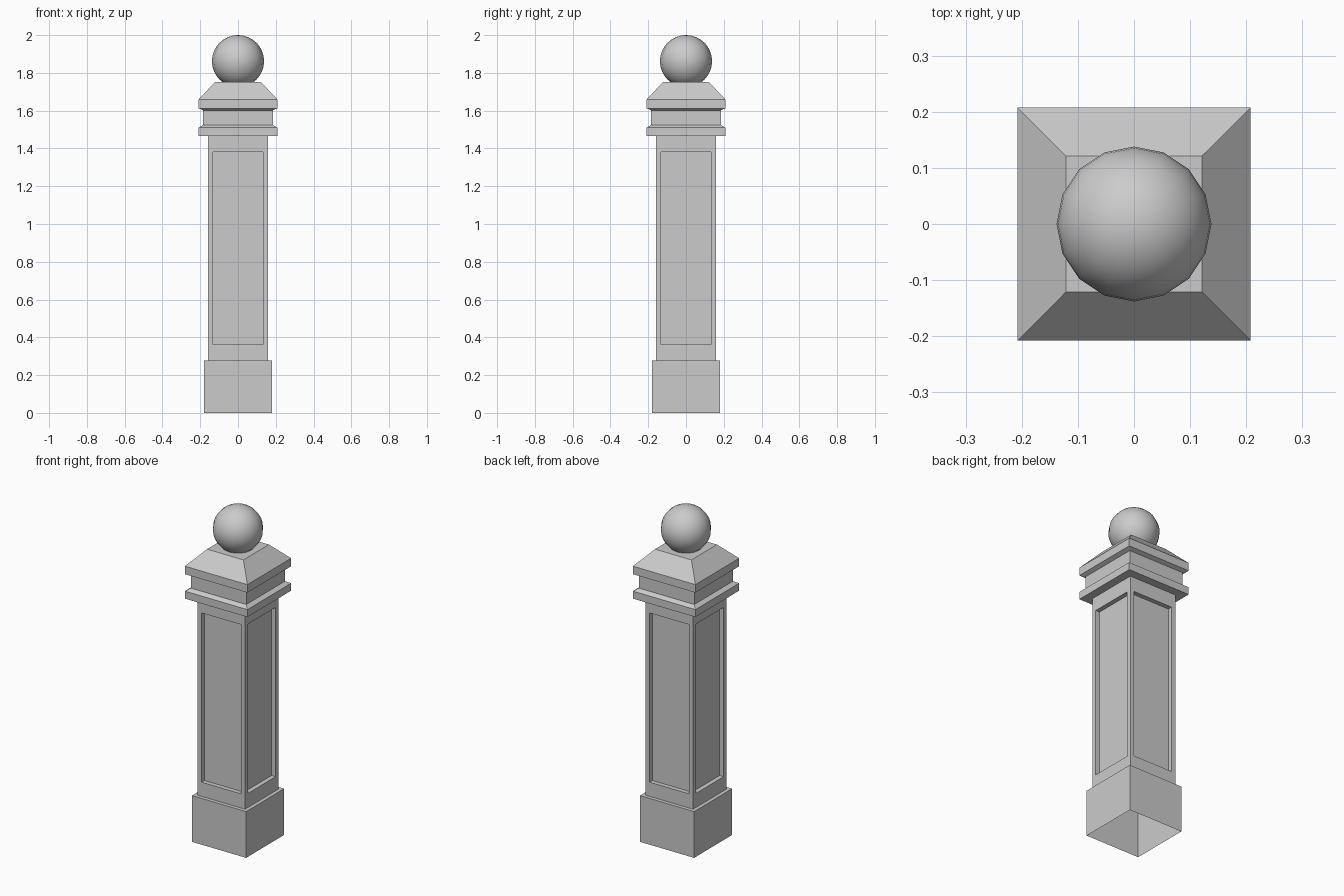
import bpy, bmesh

if "Cube" in bpy.data.objects:
    bpy.data.objects.remove(bpy.data.objects["Cube"])

SIGNS = [(-1, -1), (1, -1), (1, 1), (-1, 1)]


def square_loft(name, profile, cap=False, edit=None):
    """Skin square rings given as (half width, z), bottom to top."""
    bm = bmesh.new()
    rings = [[bm.verts.new((sx * h, sy * h, z)) for sx, sy in SIGNS] for h, z in profile]
    for a, b in zip(rings, rings[1:]):
        for i in range(4):
            j = (i + 1) % 4
            bm.faces.new((a[i], a[j], b[j], b[i]))
    if cap:
        bm.faces.new(rings[-1])
    bm.normal_update()
    if edit:
        edit(bm)
    return finish(bm, name)


def finish(bm, name):
    mesh = bpy.data.meshes.new(name)
    bm.to_mesh(mesh)
    bm.free()
    obj = bpy.data.objects.new(name, mesh)
    bpy.context.collection.objects.link(obj)
    return obj


def sink_panels(bm):
    """Recess a tall rectangular panel into every side of the shaft."""
    panels = list(bm.faces)
    bmesh.ops.inset_individual(bm, faces=panels, thickness=0.038, depth=0)
    for f in panels:
        mid = f.calc_center_median().z
        for v in f.verts:
            v.co.z = 1.38 if v.co.z > mid else 0.363
    bm.normal_update()
    bmesh.ops.inset_individual(bm, faces=panels, thickness=0, depth=-0.027)


# Plinth, open underneath
square_loft("plinth", [(0.18, 0), (0.18, 0.278), (0.158, 0.278)])

# Shaft with sunken panels
square_loft("shaft", [(0.158, 0.278), (0.158, 1.465)], edit=sink_panels)

# Moulded capital with sloping roof
square_loft("capital", [(0.158, 1.465), (0.208, 1.465), (0.208, 1.51), (0.184, 1.525),
                        (0.184, 1.602), (0.208, 1.612), (0.208, 1.66), (0.121, 1.752)],
            cap=True)

# Ball finial
bm = bmesh.new()
bmesh.ops.create_uvsphere(bm, u_segments=16, v_segments=16, radius=0.138)
bmesh.ops.translate(bm, verts=bm.verts, vec=(0, 0, 1.862))
for f in bm.faces:
    f.smooth = True
finish(bm, "ball_finial")
